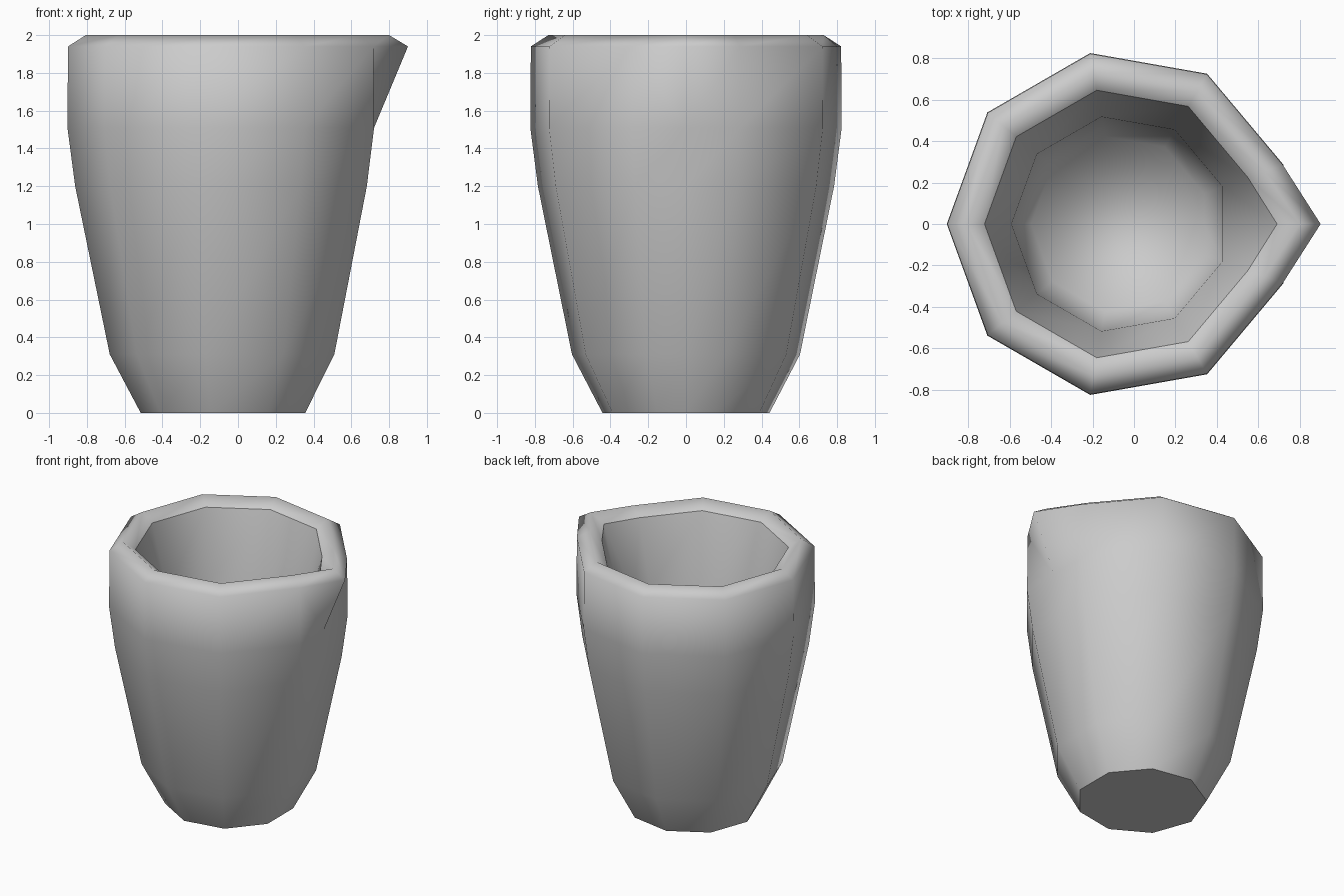
import bpy, bmesh
from math import cos, sin, radians

cube = bpy.data.objects.get("Cube")
if cube:
    bpy.data.objects.remove(cube, do_unlink=True)

# Plain grey material
clay = bpy.data.materials.new("grey_clay")
clay.use_nodes = True
grey = (0.6, 0.6, 0.6, 1)
clay.diffuse_color = grey
clay.node_tree.nodes["Principled BSDF"].inputs["Base Color"].default_value = grey

CX = -0.066
# (height, radius, x of the spout corner or None where the wall is flat)
PROFILE = [
    (0.0, 0.449, None), (0.31, 0.613, None), (1.2, 0.796, None),
    (1.51, 0.837, None), (1.94, 0.834, 0.9),            # outer wall
    (2.0, 0.74, 0.80), (1.94, 0.655, 0.69),             # rim
    (1.45, 0.525, None), (0.28, 0.43, None),            # inner wall
]
SPOUT_ROOT, SPOUT_TOP, INNER_RIM = 3, 4, 6              # rows of the profile


def ring(bm, z, r, spout):
    """Nine-sided ring with an extra vertex in the +x side for the spout."""
    tip = spout if spout else CX + r * cos(radians(20))
    verts = [bm.verts.new((tip, 0, z))]
    for i in range(9):
        a = radians(20 + 40 * i)
        verts.append(bm.verts.new((CX + r * cos(a), r * sin(a), z)))
    return verts


bm = bmesh.new()
rings = [ring(bm, *row) for row in PROFILE]
for low, high in zip(rings, rings[1:]):
    for i in range(len(low)):
        j = (i + 1) % len(low)
        bm.faces.new((low[i], low[j], high[j], high[i]))
base = bm.faces.new(rings[0][::-1])
bm.faces.new(rings[-1])

# Fold the spout outwards from the flat wall
for side in (1, -1):
    bmesh.ops.connect_verts(bm, verts=[rings[SPOUT_ROOT][0], rings[SPOUT_TOP][side]])

# Smooth all over, with crisp edges round the base and inside the rim
for f in bm.faces:
    f.smooth = True
inner = rings[INNER_RIM]
inner_edges = [bm.edges.get((inner[i - 1], inner[i])) for i in range(len(inner))]
for e in list(base.edges) + inner_edges:
    e.smooth = False
bm.normal_update()

mesh = bpy.data.meshes.new("cup")
bm.to_mesh(mesh)
bm.free()
mesh.materials.append(clay)
cup = bpy.data.objects.new("cup", mesh)
bpy.context.collection.objects.link(cup)
